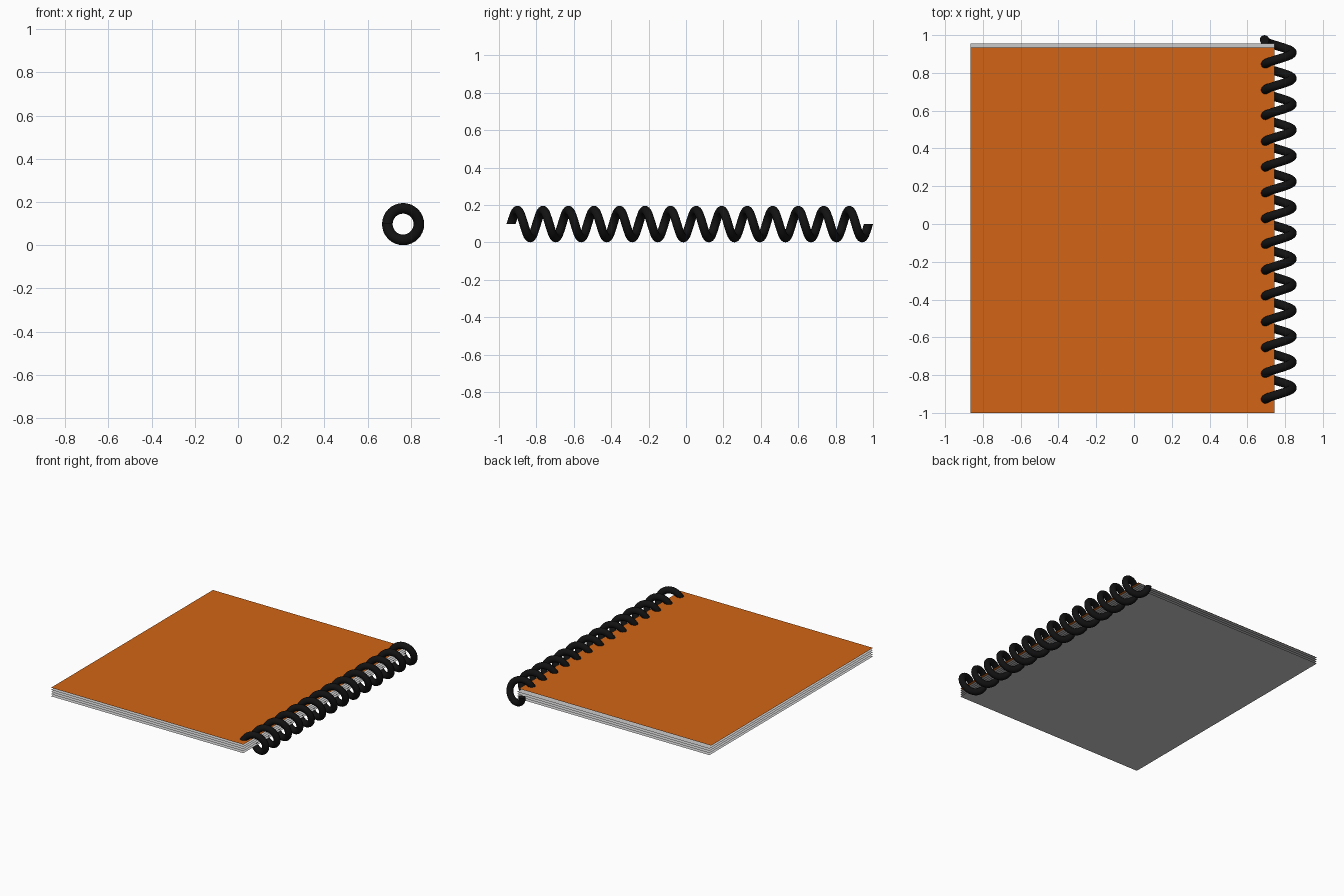
import bpy, math
from mathutils import Vector, Matrix

if "Cube" in bpy.data.objects:
    bpy.data.objects.remove(bpy.data.objects["Cube"])


def material(name, rgb):
    m = bpy.data.materials.new(name)
    m.diffuse_color = (*rgb, 1)
    m.use_nodes = True
    m.node_tree.nodes["Principled BSDF"].inputs["Base Color"].default_value = m.diffuse_color
    return m


def add_mesh(name, verts, faces, mat=None):
    me = bpy.data.meshes.new(name)
    me.from_pydata(verts, [], faces)
    if mat:
        me.materials.append(mat)
    ob = bpy.data.objects.new(name, me)
    bpy.context.collection.objects.link(ob)
    return ob


def sheet(name, y_max, z, mat=None):
    x0, x1, y0 = -0.865, 0.745, -1.0
    return add_mesh(name, [(x0, y0, z), (x1, y0, z), (x1, y_max, z), (x0, y_max, z)],
                    [(0, 1, 2, 3)], mat)


orange = material("cover_orange", (0.65, 0.13, 0.008))
black = material("wire_black", (0.006, 0.006, 0.006))

# Sheets: thin single-sided leaves, cover a little shorter than the pages
TOP, BOTTOM, LEAVES = 0.130, 0.065, 5
step = (TOP - BOTTOM) / (LEAVES - 1)
sheet("front_cover", 0.935, TOP, orange)
for i in range(1, LEAVES - 1):
    sheet(f"page_{i}", 0.955, TOP - i * step)
sheet("back_cover", 0.955, BOTTOM)

# Spiral wire: a round section screwed around the binding axis
CX, CZ, R, TUBE = 0.764, 0.0975, 0.073, 0.0245
Y0, PITCH, TURNS, STEPS, SIDES = -0.9355, 0.1365, 14, 32, 16
verts, faces = [], []
n = TURNS * STEPS
for i in range(n + 1):
    turn = Matrix.Rotation(2 * math.pi * i / STEPS, 3, 'Y')
    centre = Vector((CX, Y0 + PITCH * i / STEPS, CZ))
    for j in range(SIDES):
        a = 2 * math.pi * j / SIDES
        p = Vector((-R + TUBE * math.cos(a), TUBE * math.sin(a), 0))
        verts.append(centre + turn @ p)
for i in range(n):
    for j in range(SIDES):
        k = (j + 1) % SIDES
        faces.append((i * SIDES + j, i * SIDES + k, (i + 1) * SIDES + k, (i + 1) * SIDES + j))
faces.append(tuple(reversed(range(SIDES))))
faces.append(tuple(range(n * SIDES, (n + 1) * SIDES)))
wire = add_mesh("spiral_wire", verts, faces, black)
bpy.context.view_layer.objects.active = wire
wire.select_set(True)
bpy.ops.object.shade_smooth_by_angle(angle=math.radians(40))
